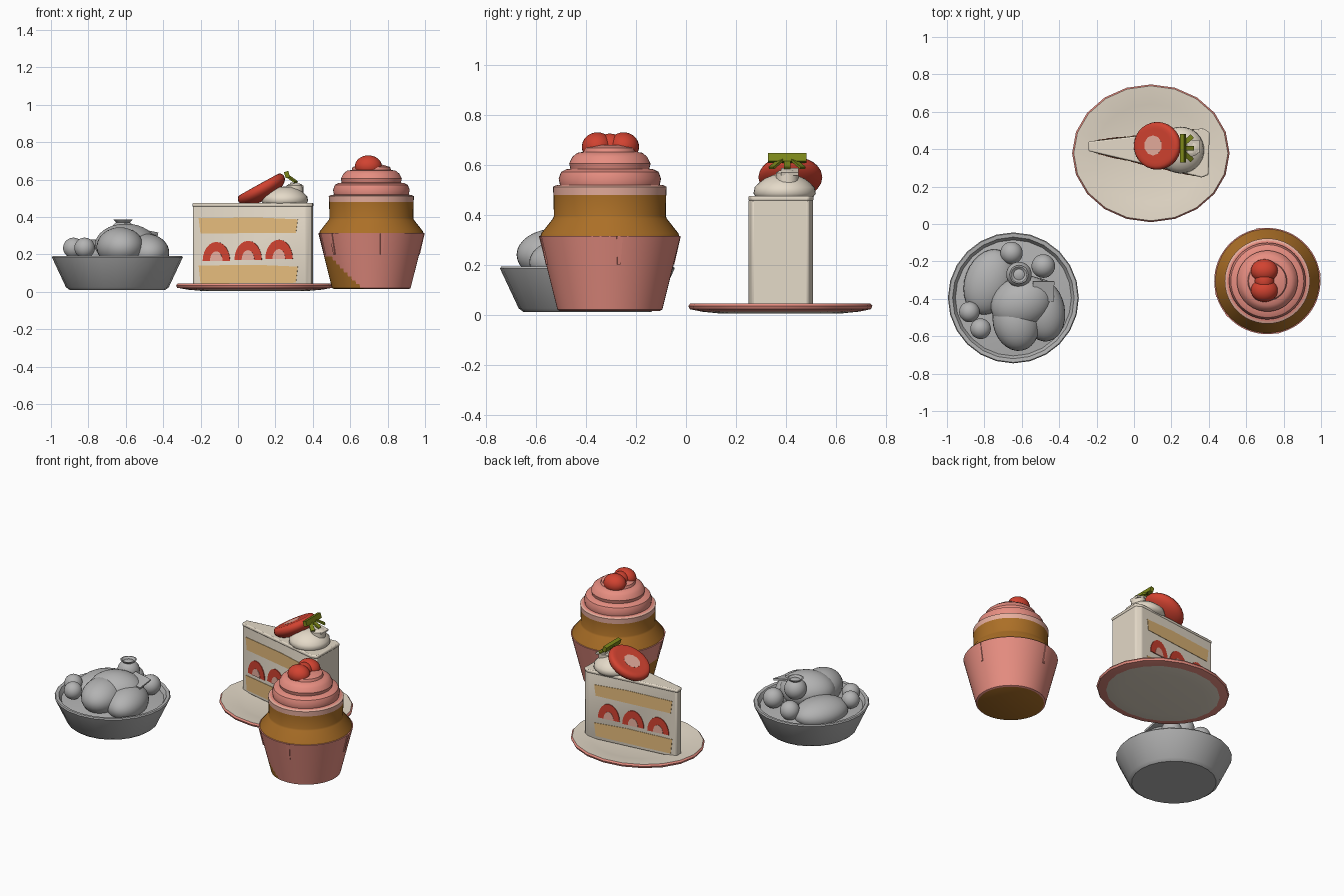
import bpy, bmesh, math
from mathutils import Vector

if "Cube" in bpy.data.objects:
    bpy.data.objects.remove(bpy.data.objects["Cube"])


def material(name, *rgb):
    m = bpy.data.materials.new(name)
    m.use_nodes = True
    m.diffuse_color = (*rgb, 1)
    m.node_tree.nodes["Principled BSDF"].inputs["Base Color"].default_value = (*rgb, 1)
    return m


GREY = material("plain_grey", .45, .45, .45)
CREAM = material("cream", .78, .70, .58)
PINK = material("pink", .80, .27, .22)
PALE = material("pale_pink", .85, .45, .36)
RED = material("berry_red", .64, .055, .03)
BROWN = material("baked_brown", .41, .16, .02)
SPONGE = material("sponge_yellow", .78, .50, .20)
GREEN = material("leaf_green", .20, .24, .01)


def smooth(ob, angle=35):
    bpy.ops.object.select_all(action='DESELECT')
    ob.select_set(True)
    bpy.context.view_layer.objects.active = ob
    bpy.ops.object.shade_smooth_by_angle(angle=math.radians(angle))


def finish(name, bm, mats, loc=(0, 0, 0)):
    bmesh.ops.recalc_face_normals(bm, faces=bm.faces)
    me = bpy.data.meshes.new(name)
    bm.to_mesh(me)
    bm.free()
    for m in mats:
        me.materials.append(m)
    ob = bpy.data.objects.new(name, me)
    ob.location = loc
    bpy.context.collection.objects.link(ob)
    return ob


def lathe(name, loc, profile, mats, bands=None, seg=40, squash=1, angle=35):
    """Revolve (radius, height) points; bands gives a material per profile step."""
    bm = bmesh.new()
    rings = []
    for r, z in profile:
        rings.append([bm.verts.new((r * math.cos(a), r * math.sin(a) * squash, z))
                      for a in (2 * math.pi * i / seg for i in range(seg))])
    for k in range(len(rings) - 1):
        for i in range(seg):
            j = (i + 1) % seg
            f = bm.faces.new((rings[k][i], rings[k][j], rings[k + 1][j], rings[k + 1][i]))
            f.material_index = bands[k] if bands else 0
    bmesh.ops.remove_doubles(bm, verts=bm.verts, dist=1e-5)
    ob = finish(name, bm, mats, loc)
    smooth(ob, angle)
    return ob


def ball(name, loc, radii, mat, rot=(0, 0, 0)):
    bpy.ops.mesh.primitive_uv_sphere_add(segments=28, ring_count=16, location=loc, rotation=rot)
    ob = bpy.context.object
    ob.name = name
    ob.scale = radii if isinstance(radii, tuple) else (radii,) * 3
    ob.data.materials.append(mat)
    smooth(ob, 60)
    return ob


def box(name, loc, size, mat, rot=(0, 0, 0)):
    bpy.ops.mesh.primitive_cube_add(size=1, location=loc, rotation=rot)
    ob = bpy.context.object
    ob.name = name
    ob.scale = size
    ob.data.materials.append(mat)
    return ob


def prism(name, points, offset, mat):
    """Extrude a flat polygon along an offset vector."""
    bm = bmesh.new()
    face = bm.faces.new([bm.verts.new(p) for p in points])
    top = bmesh.ops.extrude_face_region(bm, geom=[face])["geom"]
    bmesh.ops.translate(bm, vec=offset, verts=[v for v in top if isinstance(v, bmesh.types.BMVert)])
    return finish(name, bm, [mat])


# Tart: flared shell, filling and whipped lobes
TART = (-.645, -.395, 0)
lathe("tart_shell", TART, [(0, .01), (.255, .01), (.275, .025), (.35, .185), (.345, .192),
                           (.325, .19), (.31, .165), (.2, .18), (0, .19)], [GREY], seg=24)
for name, loc, radii, turn in (
        ("tart_left_lobe", (-.775, -.31, .19), (.13, .18, .09), -.35),
        ("tart_front_lobe", (-.63, -.52, .24), (.125, .16, .105), .2),
        ("tart_middle_lobe", (-.60, -.42, .25), (.17, .14, .115), .4),
        ("tart_side_lobe", (-.49, -.46, .21), (.12, .17, .10), .2)):
    ball(name, loc, radii, GREY, (0, 0, turn))

# Tart: berries, crowned berry and leaf
for i, (x, y, z, r) in enumerate(((-.88, -.47, .235, .055), (-.82, -.56, .235, .055),
                                  (-.655, -.155, .225, .06), (-.485, -.225, .235, .063))):
    ball(f"tart_berry_{i + 1}", (x, y, z), r, GREY)
ball("crowned_berry", (-.615, -.27, .315), .068, GREY)
lathe("berry_crown", (-.615, -.27, 0), [(.03, .365), (.05, .386), (.042, .387), (.022, .37)],
      [GREY], seg=20)
box("tart_leaf", (-.485, -.36, .315), (.115, .11, .012), GREY, (.15, .2, 0))

# Cupcake: paper cup with a browned patch, stepped cake and frosting
CUP = (.713, -.305, 0)
steps = 14
cup = lathe("cupcake_cup", CUP,
            [(0, .015), (.20, .015)] +
            [(.21 + .074 * t / steps, .02 + .295 * t / steps) for t in range(steps + 1)] +
            [(.27, .316)], [PINK, BROWN], [1] + [0] * (steps + 2), seg=64)
for p in cup.data.polygons:
    c = p.center
    if c.z > .016 and c.y < .03 and c.x + c.z < -.03 and c.z < .18:
        p.material_index = 1
for i, deg in enumerate((-78, -140, 8, 100, 195)):
    a = math.radians(deg)
    d = Vector((math.cos(a), math.sin(a), 0))
    side = Vector((-d.y, d.x, 0)) * .012
    low, high = Vector(CUP) + d * .252 + Vector((0, 0, .2)), Vector(CUP) + d * .277 + Vector((0, 0, .312))
    prism(f"cup_pleat_{i + 1}", [low - side * .5, low + side * .5, high + side, high - side], d * .009, PINK)
lathe("cupcake_cake", CUP, [(0, .305), (.279, .312), (.275, .325), (.228, .385), (.224, .395),
                            (.226, .48), (0, .482)], [BROWN], seg=48)
lathe("cupcake_frosting", CUP,
      [(0, .478), (.226, .48), (.228, .512), (.216, .518), (.2, .52), (.205, .545), (.195, .572),
       (.175, .582), (.158, .584), (.163, .605), (.15, .632), (.13, .648), (.105, .652),
       (.10, .668), (.06, .68), (0, .68)], [PINK, PALE], [1, 1, 1] + [0] * 12, seg=48)
for i, y in enumerate((-.355, -.25)):
    ball(f"cherry_{i + 1}", (.697, y, .672), (.072, .062, .058), RED)
ball("cherry_bridge", (.697, -.305, .675), (.052, .06, .05), RED)

# Plate: shallow oval dish with a pink rim
lathe("plate", (.09, .378, 0), [(0, .004), (.27, .004), (.36, .012), (.415, .022), (.421, .035), (.412, .045),
                                (.30, .036), (.25, .026), (0, .026)],
      [CREAM, PINK], [0, 0, 1, 1, 1, 0, 0, 0], seg=20, squash=.875)

# Cake slice: wedge body and raised top border
outline = [(-.24, .39), (.36, .25), (.395, .265), (.40, .49), (.365, .51), (-.24, .44)]
for name, low, high, grow in (("slice_body", .025, .462, 1), ("slice_top_border", .455, .476, 1.012)):
    mid = Vector((.08, .39))
    pts = [mid + (Vector(p) - mid) * grow for p in outline]
    ob = prism(name, [(p.x, p.y, low) for p in pts], Vector((0, 0, high - low)), CREAM)
    bev = ob.modifiers.new("soft_edges", 'BEVEL')
    bev.width, bev.segments = .007, 2
    smooth(ob, 40)


# Sponge layers and cut berries on both long sides
def side_plate(name, start, end, shape, mat, depth):
    a, b = Vector((*start, 0)), Vector((*end, 0))
    run = b - a
    out = Vector((run.y, -run.x, 0)).normalized()
    if out.y * (a.y - .415) < 0:
        out = -out
    pts = [a + run * ((x - a.x) / run.x) + Vector((0, 0, z)) - out * .001 for x, z in shape]
    prism(name, pts, out * depth, mat)


def dome(x, z, w, h, n=12):
    return [(x + w * math.cos(math.pi * i / n), z + h * math.sin(math.pi * i / n)) for i in range(n + 1)]


for label, start, end in (("front", outline[0], outline[1]), ("back", outline[5], outline[4])):
    for part, z0, z1 in (("lower", .045, .145), ("upper", .312, .398)):
        side_plate(f"{label}_{part}_sponge", start, end,
                   [(-.2, z0), (.31, z0 + .004), (.32, z1 - .01), (.1, z1), (-.21, z1 - .004)], SPONGE, .004)
    for i, x in enumerate((-.115, .055, .22)):
        side_plate(f"{label}_cut_berry_{i + 1}", start, end, dome(x, .165 + .006 * i, .073, .102), RED, .006)
        side_plate(f"{label}_berry_heart_{i + 1}", start, end, dome(x, .165 + .006 * i, .034, .052), PALE, .008)

# Cream dollop under the strawberry
lathe("cream_dollop", (.25, .395, 0), [(0, .465), (.11, .465), (.125, .485), (.12, .51), (.10, .53),
                                       (.08, .545), (.045, .56), (0, .563)], [CREAM], seg=32, angle=60)
lathe("dollop_peak", (.305, .405, 0), [(.045, .52), (.045, .568), (.03, .578), (0, .58)], [CREAM], seg=16)

# Halved strawberry, flat face up, with leaves
TILT = (0, -math.radians(29), 0)
berry = ball("strawberry_half", (.125, .418, .55), (.14, .128, .062), RED, TILT)
for v in berry.data.vertices:
    v.co.z = min(v.co.z, .45)
bpy.ops.mesh.primitive_cylinder_add(vertices=10, radius=.054, depth=.006,
                                    location=(.103, .42, .567), rotation=TILT)
heart = bpy.context.object
heart.name = "strawberry_heart"
heart.data.materials.append(PALE)
box("strawberry_leaf_bar", (.262, .405, .627), (.024, .155, .034), GREEN, (0, -.3, 0))
for i, turn in enumerate((-.7, 0, .7)):
    box(f"strawberry_leaf_{i + 1}", (.285, .405 + turn * .06, .605), (.075, .026, .01), GREEN, (0, .5, turn))
box("strawberry_stem", (.315, .415, .572), (.07, .07, .012), CREAM, (0, .25, 0))
